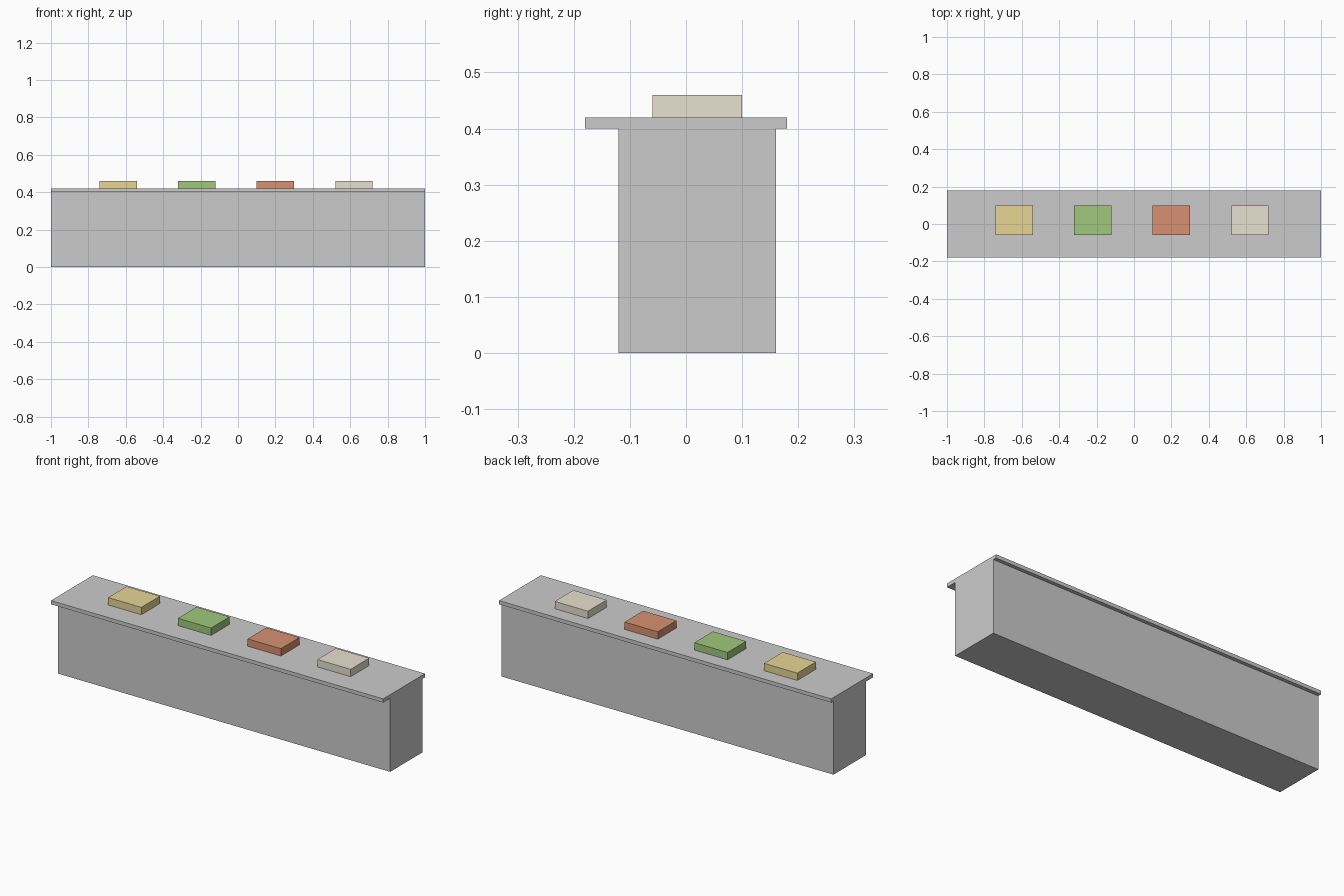
import bpy

if "Cube" in bpy.data.objects:
    bpy.data.objects.remove(bpy.data.objects["Cube"])


def box(name, x, y, z, color=None):
    """Axis-aligned box from (min, max) ranges."""
    bpy.ops.mesh.primitive_cube_add(
        size=1, location=[(r[0] + r[1]) / 2 for r in (x, y, z)])
    ob = bpy.context.object
    ob.name = name
    ob.scale = [r[1] - r[0] for r in (x, y, z)]
    bpy.ops.object.transform_apply(location=False, rotation=False, scale=True)
    if color:
        mat = bpy.data.materials.new(name + "_color")
        mat.diffuse_color = (*color, 1)
        mat.use_nodes = True
        mat.node_tree.nodes["Principled BSDF"].inputs["Base Color"].default_value = mat.diffuse_color
        ob.data.materials.append(mat)
    return ob


# Counter base, set back further at the front than at the rear
box("counter_base", (-1, 1), (-0.12, 0.16), (0, 0.40))

# Overhanging countertop slab
box("countertop", (-1, 1), (-0.18, 0.18), (0.40, 0.42))

# Row of coloured trays, evenly spaced
trays = [("yellow", (0.80, 0.66, 0.30)),
         ("green", (0.35, 0.58, 0.20)),
         ("red", (0.68, 0.28, 0.17)),
         ("cream", (0.80, 0.75, 0.63))]
for i, (label, color) in enumerate(trays):
    x0 = -0.74 + 0.42 * i
    box(label + "_tray", (x0, x0 + 0.20), (-0.06, 0.10), (0.42, 0.46), color)
